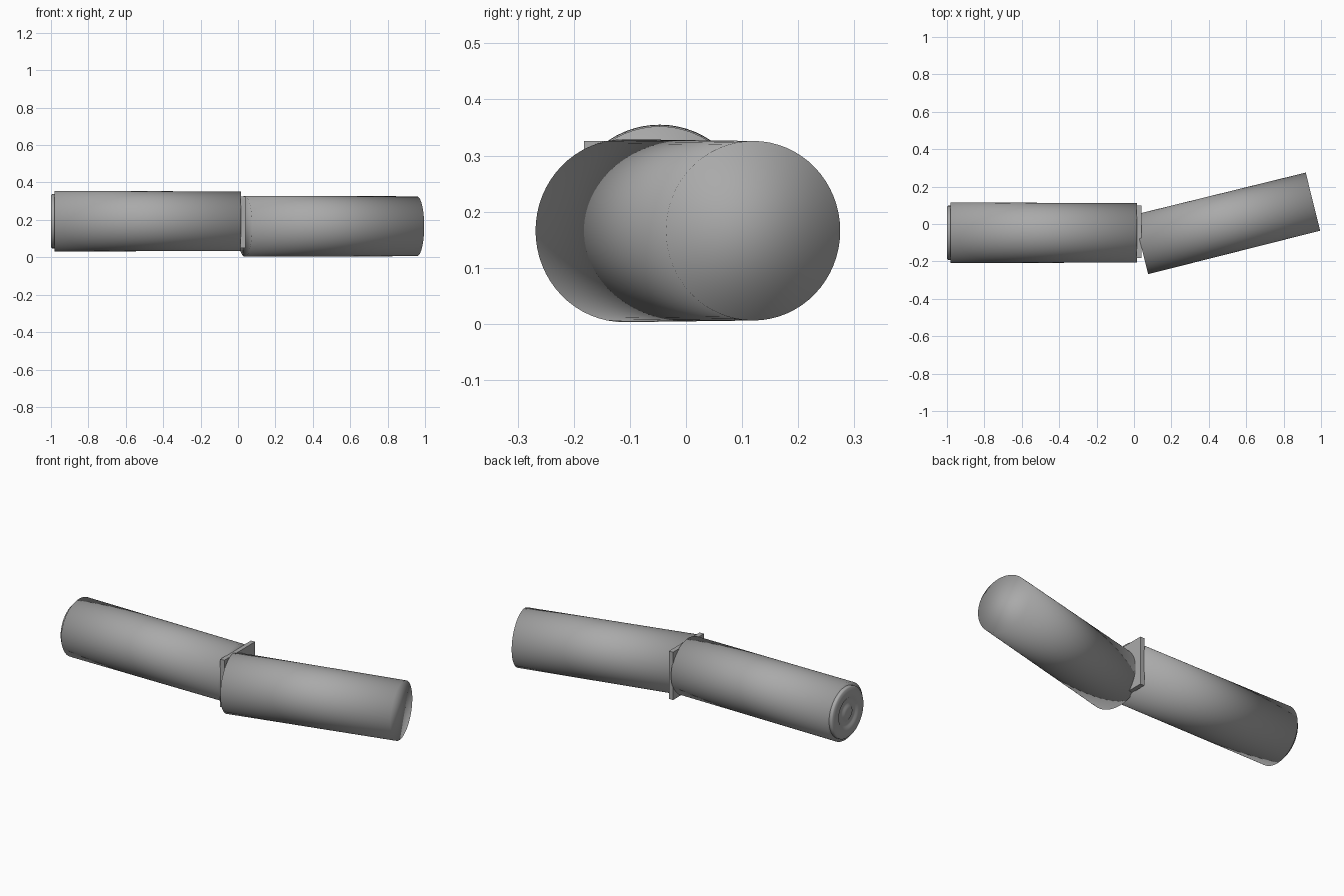
import bpy, bmesh, math
from mathutils import Matrix, Vector

if "Cube" in bpy.data.objects:
    bpy.data.objects.remove(bpy.data.objects["Cube"])

grey = bpy.data.materials.new("plain grey")
grey.diffuse_color = (0.4, 0.4, 0.4, 1)
grey.use_nodes = True
grey.node_tree.nodes["Principled BSDF"].inputs["Base Color"].default_value = grey.diffuse_color
SIDES = 64


def lathe(name, profile, origin, turn=0.0):
    """Revolve (distance, radius) points about a level axis, closing both ends."""
    bm = bmesh.new()
    rings = []
    for d, r in profile:
        rings.append([bm.verts.new((d, r * math.cos(2 * math.pi * i / SIDES),
                                    r * math.sin(2 * math.pi * i / SIDES)))
                      for i in range(SIDES)])
    for a, b in zip(rings, rings[1:]):
        for i in range(SIDES):
            j = (i + 1) % SIDES
            bm.faces.new((a[i], a[j], b[j], b[i]))
    bm.faces.new(rings[0])
    bm.faces.new(rings[-1])
    bmesh.ops.recalc_face_normals(bm, faces=bm.faces)
    return finish(name, bm, Matrix.Translation(origin) @ Matrix.Rotation(turn, 4, 'Z'), True)


def finish(name, bm, matrix, smooth):
    me = bpy.data.meshes.new(name)
    for f in bm.faces:
        f.smooth = smooth
    bm.to_mesh(me)
    bm.free()
    me.materials.append(grey)
    ob = bpy.data.objects.new(name, me)
    ob.matrix_world = matrix
    bpy.context.collection.objects.link(ob)
    return ob


# Straight left tube and angled right tube, both slightly tapered
lathe("left_tube", [(-0.98, 0.162), (0.017, 0.159)], Vector((0, -0.047, 0.193)))
lathe("right_tube", [(0, 0.163), (0.949, 0.160)], Vector((0.036, -0.11, 0.166)),
      math.radians(14))

# Stepped round cap on the outer end of the left tube
lathe("end_cap", [(-0.97, 0.145), (-0.994, 0.145), (-1.0, 0.139), (-1.0, 0.085),
                  (-0.994, 0.078), (-0.994, 0.045), (-1.0, 0.038), (-1.0, 0.012)],
      Vector((0, -0.047, 0.193)))

# Thin square plate between the tubes
bm = bmesh.new()
bmesh.ops.create_cube(bm, size=1)
finish("joint_plate", bm, Matrix.Translation((0.027, -0.042, 0.188))
       @ Matrix.Diagonal((0.026, 0.28, 0.275, 1)), False)
